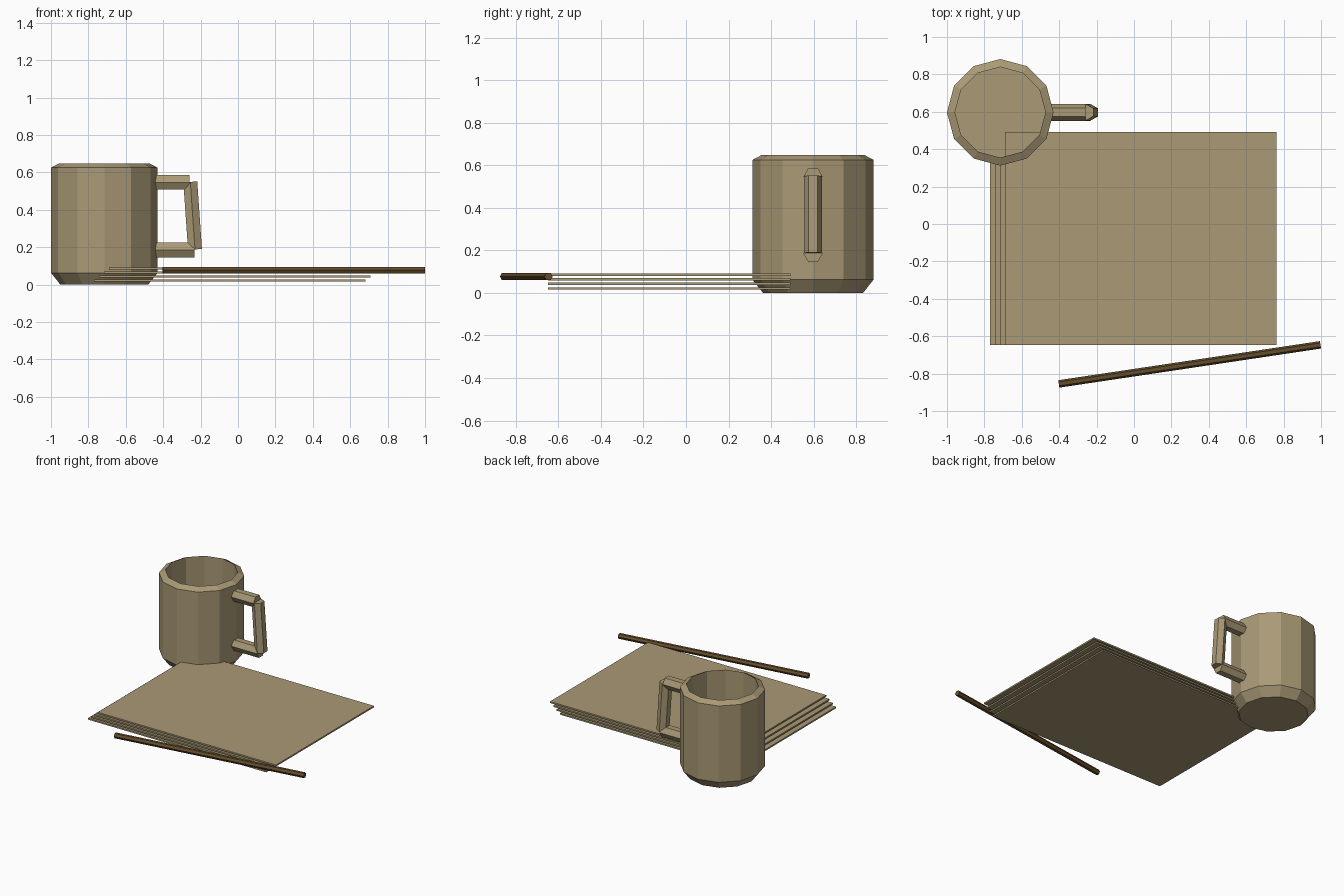
import bpy, bmesh, math
from mathutils import Vector

if "Cube" in bpy.data.objects:
    bpy.data.objects.remove(bpy.data.objects["Cube"])


def material(name, rgb):
    m = bpy.data.materials.new(name)
    m.diffuse_color = (*rgb, 1)
    m.use_nodes = True
    m.node_tree.nodes["Principled BSDF"].inputs["Base Color"].default_value = m.diffuse_color
    return m


TAN = material("tan", (0.40, 0.32, 0.18))
BROWN = material("dark brown", (0.13, 0.075, 0.025))


def add_object(name, bm, mat):
    bmesh.ops.recalc_face_normals(bm, faces=bm.faces)
    mesh = bpy.data.meshes.new(name)
    bm.to_mesh(mesh)
    bm.free()
    mesh.materials.append(mat)
    ob = bpy.data.objects.new(name, mesh)
    bpy.context.collection.objects.link(ob)
    return ob


def lathe(name, profile, center, sides, mat):
    """Closed solid of revolution from (radius, z) rings."""
    bm = bmesh.new()
    rings = []
    for r, z in profile:
        ring = []
        for i in range(sides):
            a = 2 * math.pi * i / sides
            ring.append(bm.verts.new((center[0] + r * math.cos(a),
                                      center[1] + r * math.sin(a), z)))
        rings.append(ring)
    for low, high in zip(rings, rings[1:]):
        for i in range(sides):
            j = (i + 1) % sides
            bm.faces.new((low[i], low[j], high[j], high[i]))
    bm.faces.new(rings[0])
    bm.faces.new(rings[-1])
    return add_object(name, bm, mat)


def hex_bar(name, start, end, radius, side, mat):
    """Six-sided bar with one pair of corners pointing along side."""
    start, end, u = Vector(start), Vector(end), Vector(side)
    axis = (end - start).normalized()
    u = (u - axis * u.dot(axis)).normalized()
    v = axis.cross(u)
    bm = bmesh.new()
    caps = []
    for p in (start, end):
        caps.append([bm.verts.new(p + radius * (math.cos(k * math.pi / 3) * u +
                                                math.sin(k * math.pi / 3) * v))
                     for k in range(6)])
    a, b = caps
    for i in range(6):
        j = (i + 1) % 6
        bm.faces.new((a[i], a[j], b[j], b[i]))
    bm.faces.new(a)
    bm.faces.new(b)
    return add_object(name, bm, mat)


# Mug body: chamfered foot and rim, hollow inside
MX, MY = -0.715, 0.597
lathe("mug_body", [(0.235, 0.0), (0.285, 0.063), (0.285, 0.625), (0.242, 0.648),
                   (0.242, 0.063)], (MX, MY), 12, TAN)

# Mug handle: two arms and a slightly leaning grip
top, bottom = (-0.26, MY, 0.547), (-0.232, MY, 0.185)
hex_bar("handle_upper_arm", (-0.46, MY, 0.547), top, 0.045, (0, 1, 0), TAN)
hex_bar("handle_lower_arm", (-0.46, MY, 0.185), bottom, 0.045, (0, 1, 0), TAN)
hex_bar("handle_grip", (-0.255, MY, 0.549), (-0.23, MY, 0.188), 0.043, (0, 1, 0), TAN)

# Stack of paper sheets, each one shifted sideways
for i in range(4):
    bm = bmesh.new()
    bmesh.ops.create_cube(bm, size=1)
    for v in bm.verts:
        v.co.x = v.co.x * 1.452 - 0.043 + 0.0267 * i
        v.co.y = v.co.y * 1.14 - 0.078
        v.co.z = v.co.z * 0.011 + 0.021 + 0.0215 * i
    add_object(f"paper_sheet_{i + 1}", bm, TAN)

# Pencil lying in front of the paper
hex_bar("pencil", (-0.402, -0.855, 0.077), (0.997, -0.646, 0.077), 0.02,
        (0.148, -1, 0), BROWN)
